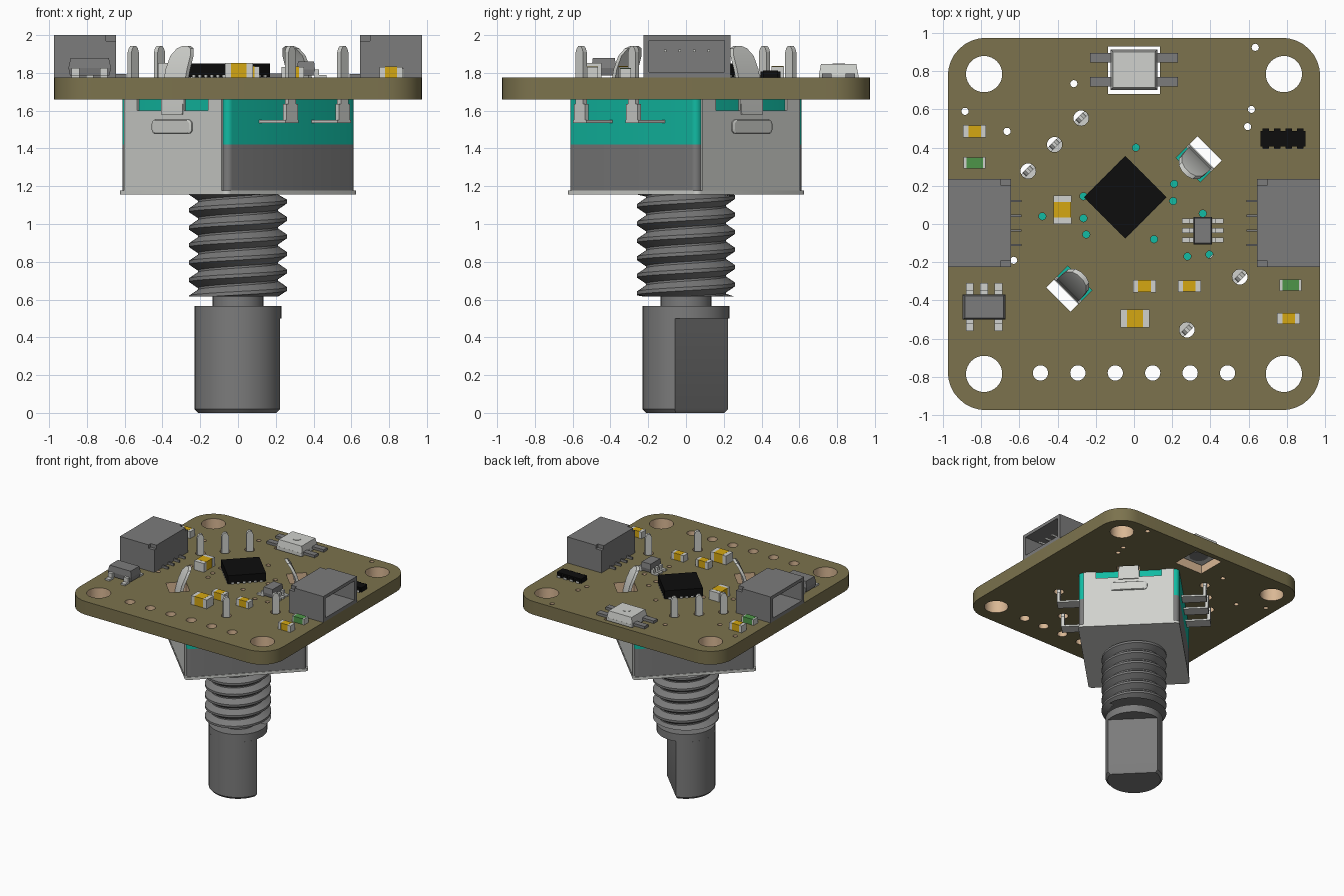
import bpy, bmesh, math
from math import sin, cos, pi, hypot

cube = bpy.data.objects.get("Cube")
if cube:
    bpy.data.objects.remove(cube)


def material(name, *rgb):
    m = bpy.data.materials.new(name)
    m.use_nodes = True
    m.diffuse_color = (*rgb, 1)
    m.node_tree.nodes["Principled BSDF"].inputs["Base Color"].default_value = (*rgb, 1)
    return m


OLIVE = material("olive board", .2, .17, .075)
TAN = material("tan hole wall", .7, .48, .3)
SILVER = material("silver metal", .63, .64, .61)
GREY = material("mid grey", .2, .2, .2)
TEAL = material("teal plastic", .006, .5, .37)
GOLD = material("gold ceramic", .66, .39, .006)
GREEN = material("green ceramic", .075, .3, .065)
BLACK = material("black plastic", .004, .004, .004)

TOP, UNDER = 1.775, 1.66      # board faces
DIAG = pi / 4                 # the rotary control is turned on the board


def finish(name, bm, mat, rot=0, loc=(0, 0, 0), smooth=False):
    bmesh.ops.recalc_face_normals(bm, faces=bm.faces)
    me = bpy.data.meshes.new(name)
    bm.to_mesh(me)
    bm.free()
    ob = bpy.data.objects.new(name, me)
    bpy.context.collection.objects.link(ob)
    me.materials.append(mat)
    ob.location, ob.rotation_euler.z = loc, rot
    if smooth:
        bpy.ops.object.select_all(action='DESELECT')
        ob.select_set(True)
        bpy.context.view_layer.objects.active = ob
        bpy.ops.object.shade_smooth_by_angle(angle=math.radians(32))
    return ob


def add_loft(bm, rings):
    loops = [[bm.verts.new(p) for p in ring] for ring in rings]
    n = len(loops[0])
    for a, b in zip(loops, loops[1:]):
        for i in range(n):
            bm.faces.new((a[i], a[(i + 1) % n], b[(i + 1) % n], b[i]))
    bm.faces.new(loops[0])
    bm.faces.new(loops[-1])


def loft(name, rings, mat, **kw):
    bm = bmesh.new()
    add_loft(bm, rings)
    return finish(name, bm, mat, **kw)


def boxes(name, items, mat, **kw):
    """Each item is (x low, x high, y low, y high, z low, z high)."""
    bm = bmesh.new()
    for a, b, c, d, e, f in items:
        add_loft(bm, [[(a, c, z), (b, c, z), (b, d, z), (a, d, z)] for z in (e, f)])
    return finish(name, bm, mat, **kw)


def block(x, y, w, d, z0, z1):
    return (x - w / 2, x + w / 2, y - d / 2, y + d / 2, z0, z1)


def circle(x, y, r, n=24):
    return [(x + r * cos(2 * pi * i / n), y + r * sin(2 * pi * i / n)) for i in range(n)]


def rounded(w, d, r, n=8):
    pts = []
    for q, (sx, sy) in enumerate(((1, 1), (-1, 1), (-1, -1), (1, -1))):
        for i in range(n + 1):
            t = (q + i / n) * pi / 2
            pts.append((sx * (w - r) + r * cos(t), sy * (d - r) + r * sin(t)))
    return pts


def at(points, z, s=1):
    return [(x * s, y * s, z) for x, y in points]


def turned(points):
    c = cos(DIAG)
    return [((x - y) * c, (x + y) * c) for x, y in points]


# Circuit board: a filled outline with every hole cut through
pins = [(s, y) for s, ys in ((1, (-.196, 0, .196)), (-1, (-.196, .196))) for y in ys]
loops = [rounded(.975, .975, .2)]
loops += [circle(x, y, .095, 32) for x in (-.785, .785) for y in (-.785, .785)]
loops += [circle(-.49 + .196 * i, -.78, .04) for i in range(6)]
loops += [turned(circle(e, s * .588, .04)) for s, e in pins]
vias = ((.635, .925), (-.315, .735), (-.885, .59), (-.665, .485), (.615, .6), (.595, .51),
        (-.63, -.19), (-.48, .04), (.01, .4), (.21, .21), (.205, .12), (-.265, .03),
        (-.25, -.055), (.105, -.08), (.28, -.17), (.395, -.16), (.36, .055), (-.265, .145))
loops += [circle(x, y, .019, 12) for x, y in vias]
loops.append([(-.135, .68), (.135, .68), (.135, .93), (-.135, .93)])
for s in (-1, 1):
    loops.append(turned([(s * .4, -.09), (s * .56, -.09), (s * .56, .09), (s * .4, .09)]))
outline = bpy.data.curves.new("board_outline", 'CURVE')
outline.dimensions, outline.fill_mode = '2D', 'BOTH'
outline.extrude = (TOP - UNDER) / 2
for pts in loops:
    sp = outline.splines.new('POLY')
    sp.points.add(len(pts) - 1)
    for p, (x, y) in zip(sp.points, pts):
        p.co = (x, y, 0, 1)
    sp.use_cyclic_u = True
helper = bpy.data.objects.new("board_outline", outline)
bpy.context.collection.objects.link(helper)
bpy.context.view_layer.update()
flat = bpy.data.meshes.new_from_object(helper.evaluated_get(bpy.context.evaluated_depsgraph_get()))
bpy.data.objects.remove(helper)
bm = bmesh.new()
bm.from_mesh(flat)
bmesh.ops.remove_doubles(bm, verts=bm.verts, dist=.0001)
board = finish("circuit_board", bm, OLIVE, loc=(0, 0, (TOP + UNDER) / 2), smooth=True)
board.data.materials.clear()
for m in (OLIVE, TAN):
    board.data.materials.append(m)
for f in board.data.polygons:
    x, y = abs(f.center.x), abs(f.center.y)
    rim = max(x, y) > .965 or (min(x, y) > .77 and hypot(x - .775, y - .775) > .15)
    f.material_index = int(abs(f.normal.z) < .5 and not rim)

# Rotary control housing: lip, grey base, teal upper part
for name, w, d, z0, z1, mat in (("housing_lip", .492, .408, 1.155, 1.178, SILVER),
                                ("housing_base", .478, .404, 1.178, 1.42, GREY),
                                ("housing_top", .478, .404, 1.42, UNDER, TEAL)):
    shape = rounded(w, d, .03, 4)
    loft(name, [at(shape, z0), at(shape, z1)], mat, rot=DIAG, smooth=True)

# Notched cover plates, raised ridges and locking tabs on two sides
half = [(.365, 1.17), (.365, UNDER), (.265, UNDER), (.265, 1.6), (.085, 1.6), (.085, UNDER)]
plate = half + [(-y, z) for y, z in reversed(half)]
path = ((.486, 1.58, .08), (.475, 1.72, .08), (.45, 1.82, .08), (.42, 1.89, .075),
        (.395, 1.93, .05), (.385, 1.942, .02))
for s, side in ((1, "back"), (-1, "front")):
    loft(side + "_cover_plate", [[(s * x, y, z) for y, z in plate] for x in (.47, .49)],
         SILVER, rot=DIAG)
    ridge = rounded(.15, .037, .025, 4)
    loft(side + "_plate_ridge", [[(s * x, y * k, 1.515 + z * k) for y, z in ridge]
                                 for x, k in ((.485, 1), (.497, 1), (.502, .9))],
         SILVER, rot=DIAG)
    loft(side + "_locking_tab", [[(s * (x + a * .012), b * w, z) for a, b in
                                  ((-1, -1), (1, -1), (1, 1), (-1, 1))] for x, z, w in path],
         SILVER, rot=DIAG, smooth=True)

# Solder pins with wide shoulders and bent feet
for i, (s, e) in enumerate(pins):
    y = s * .588
    boxes(f"solder_pin_{i}", [block(e, y, .055, .028, 1.6, 1.91),
                              block(e, y, .085, .026, 1.55, 1.635),
                              block(e, s * .5, .1, .2, 1.535, 1.55)], SILVER, rot=DIAG)
    loft(f"pin_tip_{i}", [[(e + a * w, y + b * .014, z) for a, b in
                           ((-1, -1), (1, -1), (1, 1), (-1, 1))]
                          for z, w in ((1.91, .0275), (1.93, .02), (1.942, .008))],
         SILVER, rot=DIAG)

# Threaded bushing: helical grid with rows following the pitch
PITCH, LOW, HIGH, COLS = .0925, .615, 1.156, 48
profile = ((0, .212), (.35, .26), (.55, .26), (.9, .212))
bm = bmesh.new()
grid = []
for i in range(COLS + 1):
    t = 2 * pi * i / COLS
    col = []
    for turn in range(-1, 7):
        for frac, r in profile:
            z = LOW + PITCH * (turn + frac + i / COLS)
            col.append(bm.verts.new((r * cos(t), r * sin(t), min(max(z, LOW), HIGH))))
    grid.append(col)
for a, b in zip(grid, grid[1:]):
    for k in range(len(a) - 1):
        bm.faces.new((a[k], b[k], b[k + 1], a[k + 1]))
bmesh.ops.remove_doubles(bm, verts=bm.verts, dist=.0001)
bmesh.ops.dissolve_degenerate(bm, edges=bm.edges, dist=.0001)
finish("thread", bm, GREY, smooth=True)
core = circle(0, 0, .213, 48)
loft("thread_core", [at(core, LOW), at(core, HIGH)], GREY, smooth=True)

# Shaft: neck, round collar and D-shaped end with its flat towards the back right
neck = circle(0, 0, .135, 32)
loft("shaft_neck", [at(neck, .55), at(neck, .63)], GREY, smooth=True)
collar = circle(0, 0, .23, 48)
loft("shaft_collar", [at(collar, .5), at(collar, .565)], GREY, smooth=True)
d_shape = [(.23 * cos(t), .23 * sin(t)) for t in (pi / 3 + pi * 4 / 3 * i / 40 for i in range(41))]
loft("shaft_end", [at(d_shape, 0, .92), at(d_shape, .02), at(d_shape, .5)], GREY,
     rot=DIAG, smooth=True)

# Side connectors: open shells facing outwards, with contacts and rear leads
for s, side in ((1, "left"), (-1, "right")):
    def out(a, b, *rest):
        return (min(s * a, s * b), max(s * a, s * b), *rest)
    boxes(side + "_connector", [
        out(.7, .975, -.225, .235, TOP, 1.805), out(.7, .975, -.225, .235, 1.972, 2),
        out(.7, .975, -.225, -.195, 1.805, 1.972), out(.7, .975, .205, .235, 1.805, 1.972),
        out(.645, .75, -.195, .205, TOP, 2), out(.645, .7, -.225, .235, TOP, 1.97)], GREY)
    rows = [.005 + .077 * (i - 1.5) for i in range(4)]
    boxes(side + "_contacts", [out(.74, .9, y - .007, y + .007, 1.91, 1.925) for y in rows], SILVER)
    boxes(side + "_rear_leads", [out(.59, .65, y - .006, y + .006, TOP, 1.795) for y in rows], GREY)

# Main chip with edge pads
boxes("main_chip", [block(0, 0, .305, .305, TOP + .004, 1.85)], BLACK, rot=DIAG, loc=(-.045, .14, 0))
pads = [.045 * (i - 2.5) for i in range(6)]
boxes("main_chip_pads", [block(p, 0, .02, .309, TOP, 1.79) for p in pads]
      + [block(0, p, .309, .02, TOP, 1.79) for p in pads], SILVER, rot=DIAG, loc=(-.045, .14, 0))

# Small two-ended components: coloured middle, silver ends
parts = ((-.835, .485, .12, .065, GOLD, 0), (.055, -.325, .12, .065, GOLD, 0),
         (.29, -.325, .12, .06, GOLD, 0), (.81, -.495, .12, .06, GOLD, 0),
         (.005, -.495, .15, .095, GOLD, 0), (-.375, .075, .15, .095, GOLD, pi / 2),
         (-.835, .32, .115, .06, GREEN, 0), (.82, -.32, .115, .06, GREEN, 0))
for i, (x, y, w, d, mat, rot) in enumerate(parts):
    h = TOP + (.05 if mat == GREEN else d * .55 + .025)
    mid = w * (.75 if mat == GREEN else .55)
    boxes(f"component_{i}_body", [block(0, 0, mid, d * .97, TOP, h)], mat, rot=rot, loc=(x, y, 0))
    end = (w - mid) / 2
    boxes(f"component_{i}_ends", [block(k * (w - end) / 2, 0, end, d, TOP, h - .001)
                                  for k in (-1, 1)], SILVER, rot=rot, loc=(x, y, 0))

# Resistor row
boxes("resistor_row", [block(.78, .447, .235, .08, TOP, 1.813)], BLACK)
boxes("resistor_row_ends", [block(.69 + .06 * i, .447 + k * .043, .035, .018, TOP, 1.808)
                            for i in range(4) for k in (-1, 1)], BLACK)
boxes("resistor_row_pads", [block(.69 + .06 * i, .447, .03, .108, TOP, 1.79) for i in range(4)], SILVER)


# Small leaded chips with bevelled bodies and stepped legs
def leaded(name, x, y, w, d, top, legs, rot):
    rings = [[(a * w * k / 2, b * d * k / 2, z) for a, b in ((-1, -1), (1, -1), (1, 1), (-1, 1))]
             for z, k in ((TOP + .012, .93), ((TOP + top) / 2, 1), (top, .9))]
    loft(name + "_body", rings, GREY, rot=rot, loc=(x, y, 0))
    items = []
    for p, s in legs:
        items += [block(p, s * (d / 2 + .03), .036 * w / .2, .06, TOP, TOP + .014),
                  block(p, s * (d / 2 + .01), .036 * w / .2, .025, TOP, (TOP + top) / 2)]
    boxes(name + "_legs", items, SILVER, rot=rot, loc=(x, y, 0))


leaded("regulator", -.785, -.435, .225, .13, 1.878,
       [(-.075, 1), (0, 1), (.075, 1), (-.075, -1), (.075, -1)], 0)
leaded("small_chip", .36, -.035, .145, .095, 1.86,
       [(p, s) for p in (-.05, 0, .05) for s in (-1, 1)], pi / 2)

# Lamp set into its cutout, with four stepped leads and a round mark
boxes("lamp_body", [block(0, .808, .245, .21, 1.72, 1.79)], SILVER)
loft("lamp_cap", [[(a * .122 * k, .808 + b * .104 * k, z) for a, b in
                   ((-1, -1), (1, -1), (1, 1), (-1, 1))] for z, k in ((1.79, 1), (1.846, .9))], SILVER)
mark = circle(0, .808, .033)
loft("lamp_mark", [at(mark, 1.84), at(mark, 1.849)], SILVER)
boxes("lamp_leads", [block(a * .17, y, .12, .05, TOP, 1.797) for a in (-1, 1) for y in (.745, .87)], GREY)
lens = circle(0, .808, .075)
loft("lamp_lens", [at(lens, 1.714), at(lens, 1.725)], GREY)
